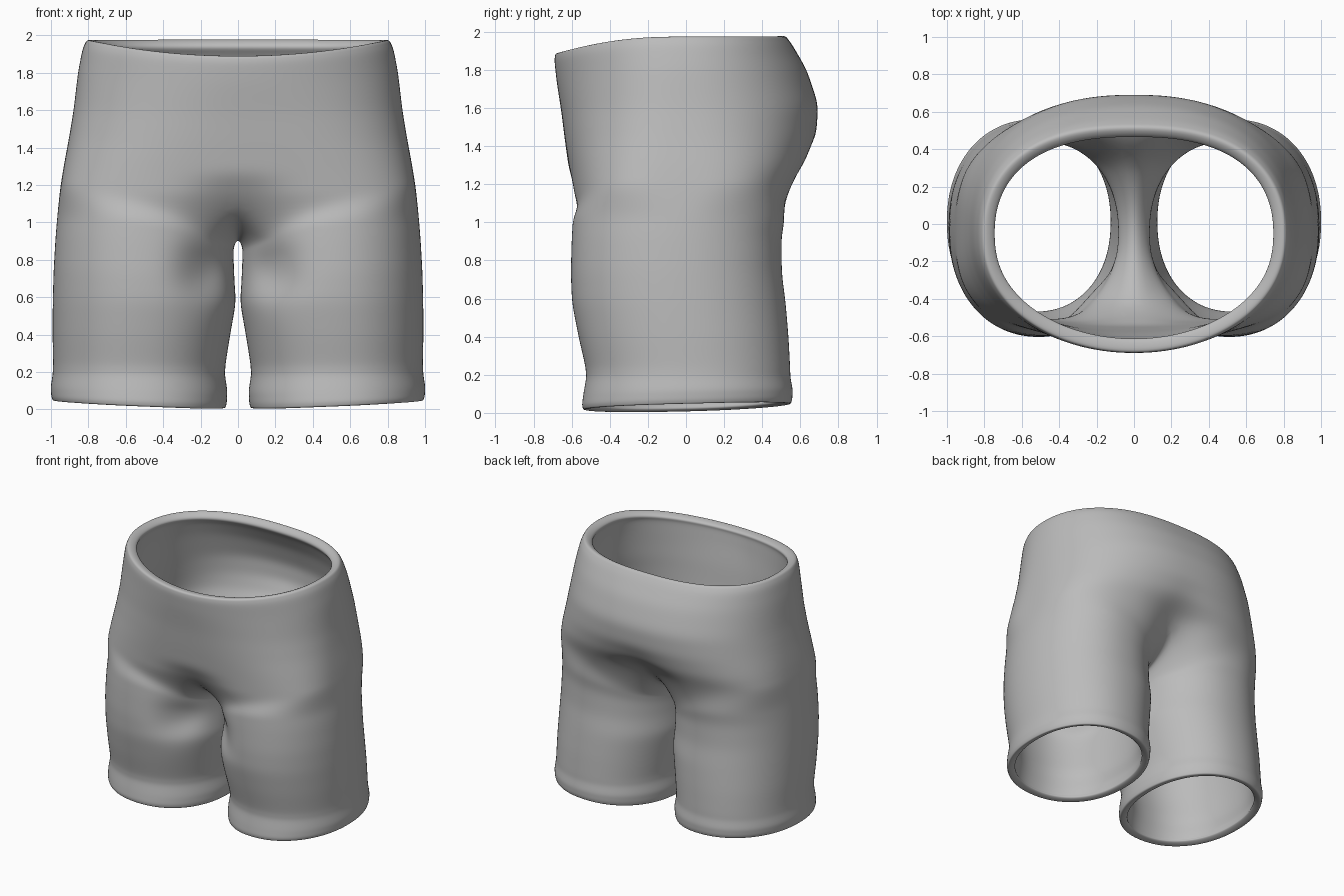
import bpy, math

if "Cube" in bpy.data.objects:
    bpy.data.objects.remove(bpy.data.objects["Cube"])

M, L = 32, 10            # points on the outer half ring, points across the crotch


def spow(v, p):
    return math.copysign(abs(v) ** p, v) if abs(v) > 1e-9 else 0.0


def densify(rows):
    out = []
    for a, b in zip(rows, rows[1:]):
        out += [a, tuple((p + q) / 2 for p, q in zip(a, b))]
    return out + [rows[-1]]


# Torso rows: z side, z front, z back, half width, y front, y back,
# pull front, pull back, squareness front, squareness back
torso = densify([
    (1.985, 1.895, 1.99, .805, -.685, .515, 0, 0, 2.05, 2.4),
    (1.93, 1.85, 1.93, .832, -.692, .56, 0, 0, 2.05, 2.4),
    (1.80, 1.74, 1.80, .857, -.68, .635, 0, 0, 2.1, 2.3),
    (1.60, 1.58, 1.62, .88, -.655, .695, 0, 0, 2.3, 2.3),
    (1.45, 1.42, 1.46, .905, -.635, .685, 0, 0, 2.55, 2.4),
    (1.30, 1.26, 1.32, .933, -.612, .64, 0, .03, 2.9, 2.65),
    (1.18, 1.12, 1.19, .952, -.595, .57, .08, .15, 3.2, 3.0)])

# Leg rows: z outer, z inner, x inner, x outer, y front, y back, tilt
legs = densify([
    (1.05, .87, .022, .966, -.595, .52, 0),
    (.92, .80, .022, .977, -.602, .502, 0),
    (.75, .70, .018, .987, -.607, .505, 0),
    (.58, .57, .010, .992, -.60, .525, 0),
    (.40, .39, .042, .993, -.565, .54, 0),
    (.25, .24, .066, .99, -.53, .548, 0),
    (.19, .18, .068, .992, -.525, .55, 0),
    (.12, .10, .055, 1.003, -.54, .562, .01),
    (.07, .04, .058, 1.0, -.548, .56, .015),
    (.043, .003, .066, .99, -.54, .55, .015)])

verts, faces = [], []


def add(x, y, z):
    # soft fold on the inner front of each thigh
    d2 = ((x - .17) / .13) ** 2 + ((z - .74) / .13) ** 2
    if y < -.2 and z < 1.1:
        y += .085 * math.exp(-d2)
    verts.append((x, y, z))
    return len(verts) - 1


# Waist and seat, right half
prev = None
for zs, zf, zb, a, yf, yb, pf, pb, nf, nb in torso:
    cy, row = -.05, []
    for j in range(M + 1):
        t = math.pi * (j / M - .5)
        c, s = max(0, math.cos(t)), math.sin(t)
        if j in (0, M):
            c = 0
        p = 2 / (nf + (nb - nf) * (s + 1) / 2)
        x = a * spow(c, p)
        y = cy + (cy - yf if s < 0 else yb - cy) * spow(s, p)
        w, k = s * s, max(0, 1 - x / .45) ** 2
        y += pf * k if s < 0 else -pb * k
        z = zs + ((zf if s < 0 else zb) - zs) * w
        row.append(add(x, y, z))
    if prev:
        for j in range(M):
            faces.append((prev[j], row[j], row[j + 1], prev[j + 1]))
    prev = row

# Crotch seam, from back to front
front, back = verts[prev[0]], verts[prev[-1]]
ring = list(prev)
for i in range(1, L):
    s = i / L
    y = back[1] + (front[1] - back[1]) * s
    z = back[2] + (front[2] - back[2]) * s
    dip = math.sin(math.pi * s) ** .85
    ring.append(add(0, y, z + (.915 - (front[2] + back[2]) / 2) * dip))

# Leg, right half
N, end = M + L, math.radians(138)
for zo, zi, xi, xo, yf, yb, tilt in legs:
    row = []
    for j in range(N):
        if j <= M:
            f = -end + 2 * end * j / M
        else:
            f = end + (2 * math.pi - 2 * end) * (j - M) / L
        c, s, p = math.cos(f), math.sin(f), 2 / 2.15
        x = (xi + xo) / 2 + (xo - xi) / 2 * spow(c, p)
        cy = (yf + yb) / 2
        y = cy + (yb - yf) / 2 * spow(s, p)
        w = ((1 - c) / 2) ** (3 if zo > .8 else 1.3)
        row.append(add(x, y, zo + (zi - zo) * w + tilt * s))
    for j in range(N):
        k = (j + 1) % N
        faces.append((ring[j], row[j], row[k], ring[k]))
    ring = row

mesh = bpy.data.meshes.new("shorts")
mesh.from_pydata(verts, [], faces)
mesh.update()
shorts = bpy.data.objects.new("shorts", mesh)
bpy.context.collection.objects.link(shorts)
for f in mesh.polygons:
    f.use_smooth = True

# Cloth is thinner at the legs than at the waistband
group = shorts.vertex_groups.new(name="cloth thickness")
for i, v in enumerate(verts):
    group.add([i], min(1, max(.75, .75 + (v[2] - .6) * .25)), 'REPLACE')

# Other half, cloth thickness, smoothing
mir = shorts.modifiers.new("other_half", 'MIRROR')
mir.use_clip = True
mir.merge_threshold = .0005
sol = shorts.modifiers.new("cloth", 'SOLIDIFY')
sol.thickness = .075
sol.offset = -1
sol.vertex_group = group.name
sub = shorts.modifiers.new("smooth", 'SUBSURF')
sub.levels = sub.render_levels = 2

mat = bpy.data.materials.new("plain grey")
mat.diffuse_color = (.5, .5, .5, 1)
mat.use_nodes = True
mat.node_tree.nodes["Principled BSDF"].inputs["Base Color"].default_value = mat.diffuse_color
mesh.materials.append(mat)
